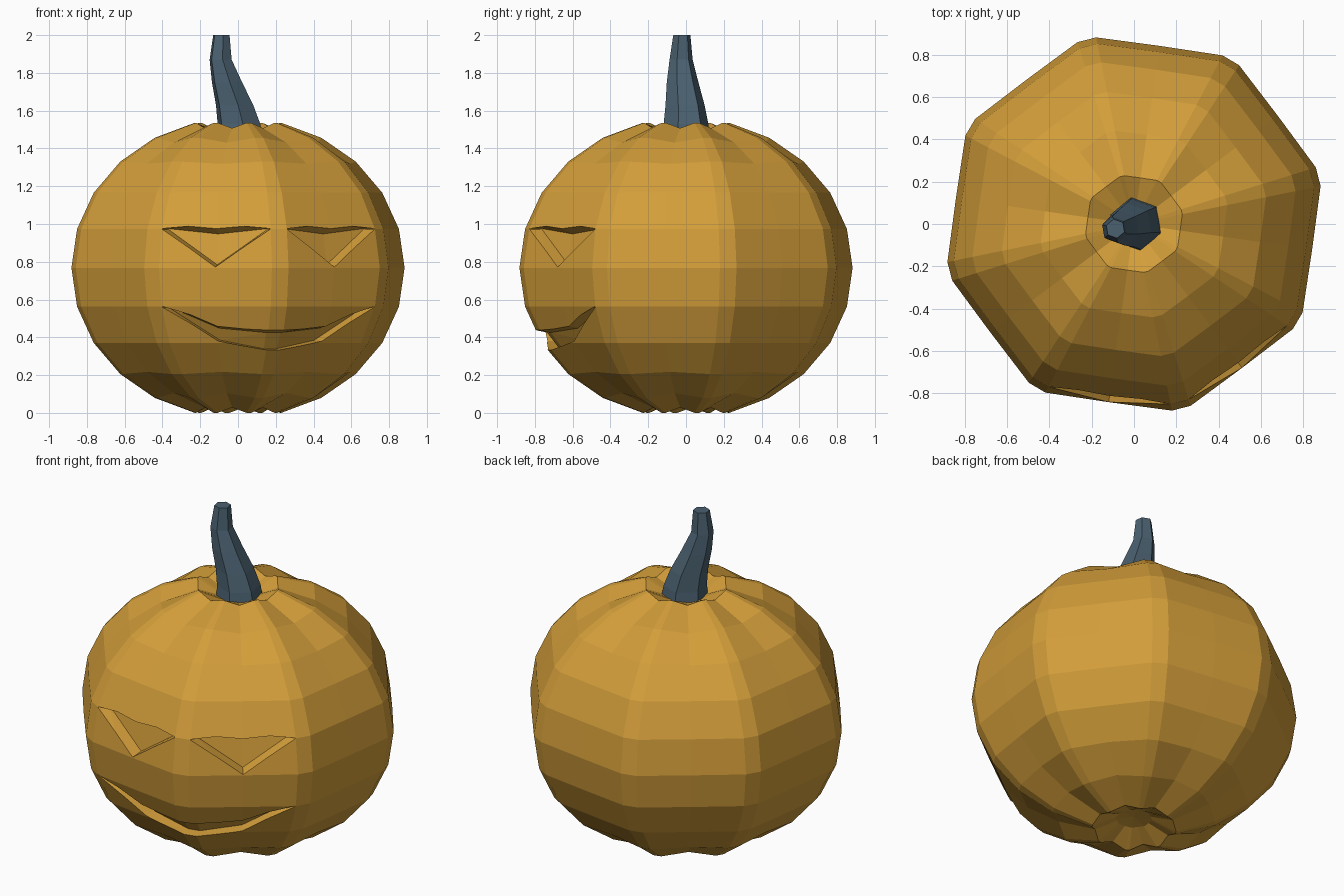
import bpy, bmesh
from math import sin, cos, radians, sqrt, pi

if "Cube" in bpy.data.objects:
    bpy.data.objects.remove(bpy.data.objects["Cube"])

ZC, ZR, R = 0.768, 0.795, 0.90     # centre height, vertical and horizontal radius
GROOVE = 0.945                     # grooves are this much closer to the axis
A0 = -98.1                         # angle of the front groove


def material(name, rgb):
    m = bpy.data.materials.new(name)
    m.diffuse_color = (*rgb, 1)
    m.use_nodes = True
    m.node_tree.nodes["Principled BSDF"].inputs["Base Color"].default_value = m.diffuse_color
    return m


def make(name, bm, mat):
    bmesh.ops.recalc_face_normals(bm, faces=bm.faces)
    me = bpy.data.meshes.new(name)
    bm.to_mesh(me)
    bm.free()
    me.materials.append(mat)
    ob = bpy.data.objects.new(name, me)
    bpy.context.collection.objects.link(ob)
    return ob


def polar(a, r, z):
    return (r * cos(radians(a)), r * sin(radians(a)), z)


def bridge(bm, rings):
    for lo, hi in zip(rings, rings[1:]):
        n = len(lo)
        for i in range(n):
            j = (i + 1) % n
            bm.faces.new((lo[i], lo[j], hi[j], hi[i]))


orange = material("pumpkin orange", (0.65, 0.34, 0.042))
slate = material("slate stem", (0.069, 0.119, 0.162))

# Pumpkin body: eight lobes with grooves, sphere-like rings every 15 degrees
bm = bmesh.new()
rings = []
sink = 0.70                        # dimple height offset at both poles
for lat in [None] + list(range(-75, 76, 15)) + [None]:
    ring = []
    for k in range(8):
        for off in (0, 19.6, 25.4):
            f = GROOVE if off == 0 else 1.0
            if lat is None:
                r, dz = 0.10 * f, sink * (1 if rings else -1)
            else:
                fz = 1.0
                if off == 0:
                    fz = 0.963 if abs(lat) >= 60 else 0.98 if abs(lat) == 45 else 1.0
                r = R * f * cos(radians(lat))
                dz = ZR * fz * sin(radians(lat))
            ring.append(bm.verts.new(polar(A0 + 45 * k + off, r, ZC + dz)))
    rings.append(ring)
bridge(bm, rings)
for ring, s in ((rings[0], -1), (rings[-1], 1)):
    c = bm.verts.new((0, 0, ZC + s * (sink - 0.01)))
    for i in range(24):
        bm.faces.new((ring[i], ring[(i + 1) % 24], c))
body = make("pumpkin_body", bm, orange)


# Carved recess: columns of (angle, top height, bottom height, in groove)
def carve(name, columns, depth=0.07):
    bm = bmesh.new()
    loops = []
    for a, zt, zb, groove in columns:
        f = GROOVE if groove else 1.0
        h = zt - zb
        loop = []
        for z, d, shift in ((zt, -1, 0.14), (zb, -1, -0.06), (zb, 1, 0.06), (zt, 1, -0.14)):
            r = R * f * sqrt(1 - ((z - ZC) / ZR) ** 2)
            loop.append(bm.verts.new(polar(a, r - d * depth, z + shift * h)))
        loops.append(loop)
    bridge(bm, loops)
    bm.faces.new(loops[0])
    bm.faces.new(loops[-1])
    bmesh.ops.triangulate(bm, faces=bm.faces)
    cutter = make(name, bm, orange)
    cutter.hide_render = True
    mod = body.modifiers.new(name, 'BOOLEAN')
    mod.operation, mod.solver, mod.object = 'DIFFERENCE', 'EXACT', cutter
    bpy.context.view_layer.objects.active = body
    bpy.ops.object.modifier_apply(modifier=name)
    bpy.data.objects.remove(cutter)


# Eyes: downward triangles on the two front faces
for i in range(2):
    a = A0 + 45 * i
    carve(f"eye_{i}", [(a - 19.4, 0.976, 0.972, False), (a, 0.976, 0.772, True),
                       (a + 19.4, 0.976, 0.972, False)])

# Mouth: grin wrapping around the lobe between the eyes
carve("mouth", [(A0 - 19.4, 0.564, 0.559, False), (A0, 0.46, 0.38, True),
                (A0 + 19.6, 0.44, 0.333, False), (A0 + 25.4, 0.44, 0.333, False),
                (A0 + 45, 0.46, 0.38, True), (A0 + 64.4, 0.564, 0.559, False)])

# Stem: leaning, tapering hexagonal tube
bm = bmesh.new()
rings = []
for x, y, z, r in ((0.01, 0, 1.45, 0.13), (0.005, 0, 1.53, 0.12), (-0.018, -0.005, 1.63, 0.105),
                   (-0.058, -0.018, 1.75, 0.085), (-0.092, -0.026, 1.87, 0.062),
                   (-0.088, -0.022, 2.0, 0.046)):
    rings.append([bm.verts.new((x + r * cos(radians(-20) + k * pi / 3),
                                y + r * sin(radians(-20) + k * pi / 3), z)) for k in range(6)])
bridge(bm, rings)
bm.faces.new(rings[0])
bm.faces.new(rings[-1])
make("stem", bm, slate)
